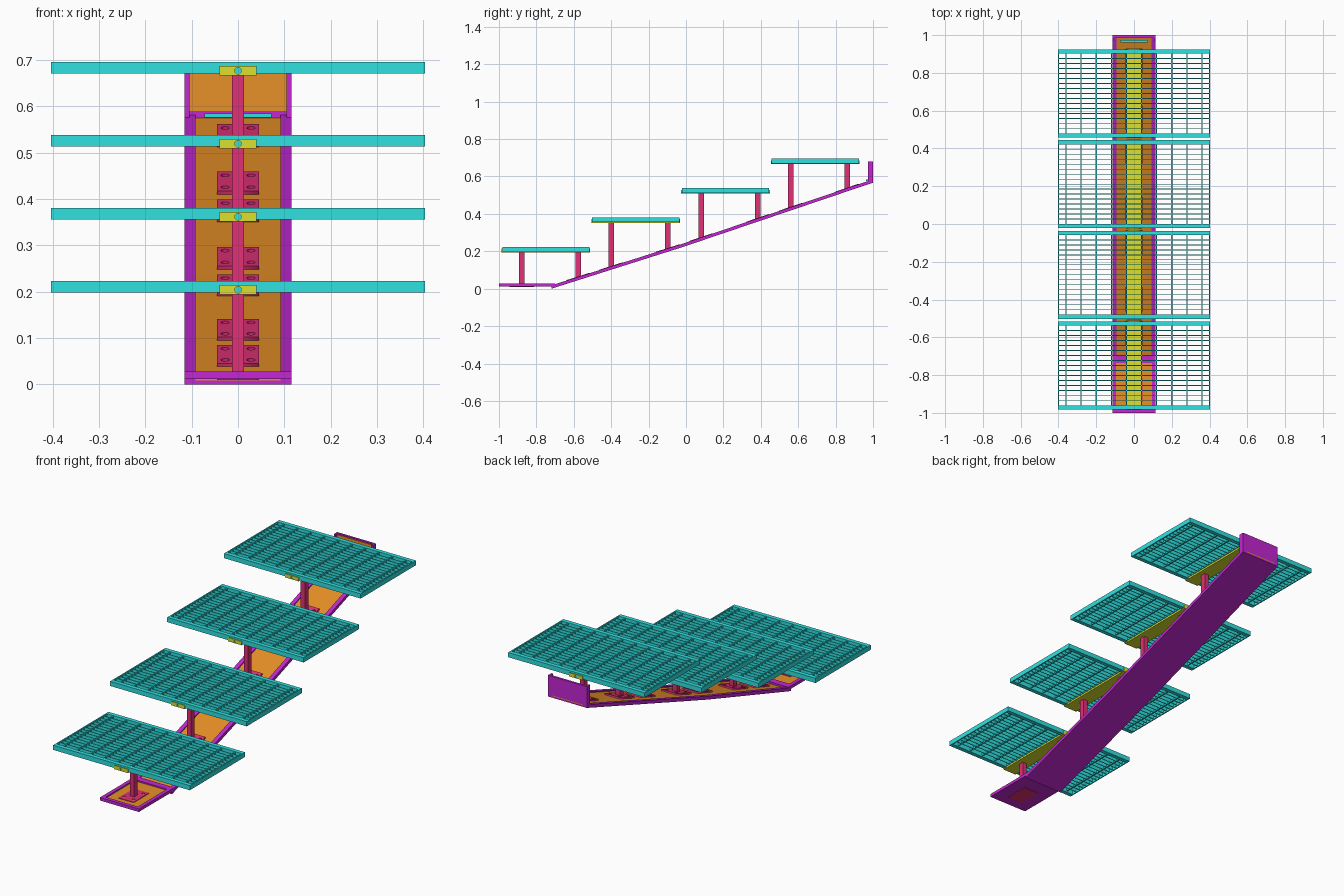
import bpy, bmesh, math
from mathutils import Vector

if "Cube" in bpy.data.objects:
    bpy.data.objects.remove(bpy.data.objects["Cube"])

def mat(name, c):
    m = bpy.data.materials.new(name)
    m.diffuse_color = (*c, 1)
    m.use_nodes = True
    m.node_tree.nodes["Principled BSDF"].inputs["Base Color"].default_value = m.diffuse_color
    return m

PURPLE = mat("purple", (0.55, 0.02, 0.65))
ORANGE = mat("orange", (0.80, 0.28, 0.02))
RED = mat("red", (0.75, 0.03, 0.18))
CYAN = mat("cyan", (0.03, 0.75, 0.75))
YELLOW = mat("yellow", (0.70, 0.75, 0.03))

def finish(name, bm, m):
    bmesh.ops.recalc_face_normals(bm, faces=bm.faces)
    me = bpy.data.meshes.new(name)
    bm.to_mesh(me)
    bm.free()
    me.materials.append(m)
    ob = bpy.data.objects.new(name, me)
    bpy.context.collection.objects.link(ob)
    return ob

def add_box(bm, x0, x1, y0, y1, z0, z1):
    vs = bmesh.ops.create_cube(bm, size=1)["verts"]
    for v in vs:
        v.co = Vector((x0 + (v.co.x + .5) * (x1 - x0),
                       y0 + (v.co.y + .5) * (y1 - y0),
                       z0 + (v.co.z + .5) * (z1 - z0)))

def boxes(name, m, *dims):
    bm = bmesh.new()
    for d in dims:
        add_box(bm, *d)
    return finish(name, bm, m)

def bands(name, m, path, *strips):
    """Strips (x0, x1, low, high) following a y-z path."""
    bm = bmesh.new()
    for x0, x1, lo, hi in strips:
        rings = []
        for y, z in path:
            rings.append([bm.verts.new(p) for p in
                          ((x0, y, z + lo), (x1, y, z + lo), (x1, y, z + hi), (x0, y, z + hi))])
        for a, b in zip(rings, rings[1:]):
            for i in range(4):
                j = (i + 1) % 4
                bm.faces.new((a[i], a[j], b[j], b[i]))
        bm.faces.new(rings[0])
        bm.faces.new(rings[-1])
    return finish(name, bm, m)

def holed_plate(name, m, w, h, t, holes, r, loc, rot_x):
    """Rectangular plate with round holes, from a filled 2D curve."""
    cu = bpy.data.curves.new(name, 'CURVE')
    cu.dimensions = '2D'
    cu.fill_mode = 'BOTH'
    cu.extrude = t / 2
    loops = [[(-w/2, -h/2), (w/2, -h/2), (w/2, h/2), (-w/2, h/2)]]
    for cx, cy in holes:
        loops.append([(cx + r * math.cos(a * math.pi / 8), cy + r * math.sin(a * math.pi / 8))
                      for a in range(16)])
    for pts in loops:
        s = cu.splines.new('POLY')
        s.points.add(len(pts) - 1)
        for p, (x, y) in zip(s.points, pts):
            p.co = (x, y, 0, 1)
        s.use_cyclic_u = True
    cu.materials.append(m)
    ob = bpy.data.objects.new(name, cu)
    bpy.context.collection.objects.link(ob)
    ob.location = loc
    ob.rotation_euler = (rot_x, 0, 0)

# sloped stringer tray with its inner lining
SLOPE = [(-.72, 0), (-.02, .222), (1, .567)]
bands("stringer_tray", PURPLE, SLOPE, (-.115, .115, 0, .008),
      (-.115, -.092, .006, .018), (.092, .115, .006, .018))
bands("stringer_lining", ORANGE, SLOPE, (-.092, .092, .008, .012))

# flat foot plate with raised rim
boxes("foot_plate", PURPLE, (-.115, .115, -1, -.70, .012, .018),
      (-.115, -.095, -1, -.70, .018, .028), (.095, .115, -1, -.70, .018, .028),
      (-.095, .095, -1, -.98, .018, .028), (-.095, .095, -.735, -.70, .018, .028))
boxes("foot_lining", ORANGE, (-.095, .095, -.98, -.735, .018, .021))

# upright end plate at the top
boxes("end_plate", PURPLE, (-.115, .115, .988, 1, .567, .68),
      (-.115, -.105, .972, .99, .567, .68), (.105, .115, .972, .99, .567, .68))
boxes("end_lining", ORANGE, (-.105, .105, .984, .989, .588, .675))
boxes("top_joint_strip", CYAN, (-.072, .072, .962, .975, .576, .584))

def tray_height(y):
    if y < -.72:
        return .012, 0
    (y0, z0), (y1, z1) = (SLOPE[0], SLOPE[1]) if y < -.02 else (SLOPE[1], SLOPE[2])
    k = (z1 - z0) / (y1 - y0)
    return z0 + k * (y - y0), math.atan(k)

def tread(i):
    n = f"tread_{i + 1}_"
    y0 = -.982 + .48 * i
    y1 = y0 + .466
    z = .198 + .1575 * i
    top = z + .025
    # grating frame
    boxes(n + "frame", CYAN, (-.403, .403, y0, y0 + .022, z, top),
          (-.403, .403, y1 - .022, y1, z, top),
          (-.403, -.397, y0 + .022, y1 - .022, z, top),
          (.397, .403, y0 + .022, y1 - .022, z, top))
    # grating bars, both directions
    rows = 15
    step = (y1 - y0 - .044) / (rows + 1)
    bars = []
    for k in range(1, rows + 1):
        c = y0 + .022 + k * step
        bars.append((-.397, .397, c - .002, c + .002, z + .004, top - .001))
    for k in range(10):
        c = -.36 + .08 * k
        bars.append((c - .003, c + .003, y0 + .02, y1 - .02, z + .006, top - .003))
    boxes(n + "grating", CYAN, *bars)
    # bearer channel with drilled end tabs
    boxes(n + "bearer", YELLOW, (-.04, .04, y0, y1, z - .004, z + .001),
          (-.04, -.036, y0 + .022, y1 - .022, z, z + .012),
          (.036, .04, y0 + .022, y1 - .022, z, z + .012))
    for tag, y in (("front", y0 - .002), ("back", y1 + .002)):
        holed_plate(n + tag + "_tab", YELLOW, .08, .02, .004, [(0, 0)], .007,
                    (0, y, z + .006), math.pi / 2)
    # posts on drilled base plates
    for tag, y in (("front", y0 + .103), ("back", y0 + .405)):
        base, ang = tray_height(y)
        boxes(n + tag + "_post", RED, (-.0125, .0125, y - .0145, y + .0145, base + .012, z - .004))
        holes = [(sx * .028, sy * .04) for sx in (-1, 1) for sy in (-1, 1)]
        holed_plate(n + tag + "_base", RED, .09, .13, .008, holes, .009,
                    (0, y, base + .016 if ang else .02), ang)

for i in range(4):
    tread(i)

# base plate of the first post shows through under the foot plate
boxes("foot_underplate", RED, (-.045, .045, -.944, -.814, .009, .013))
